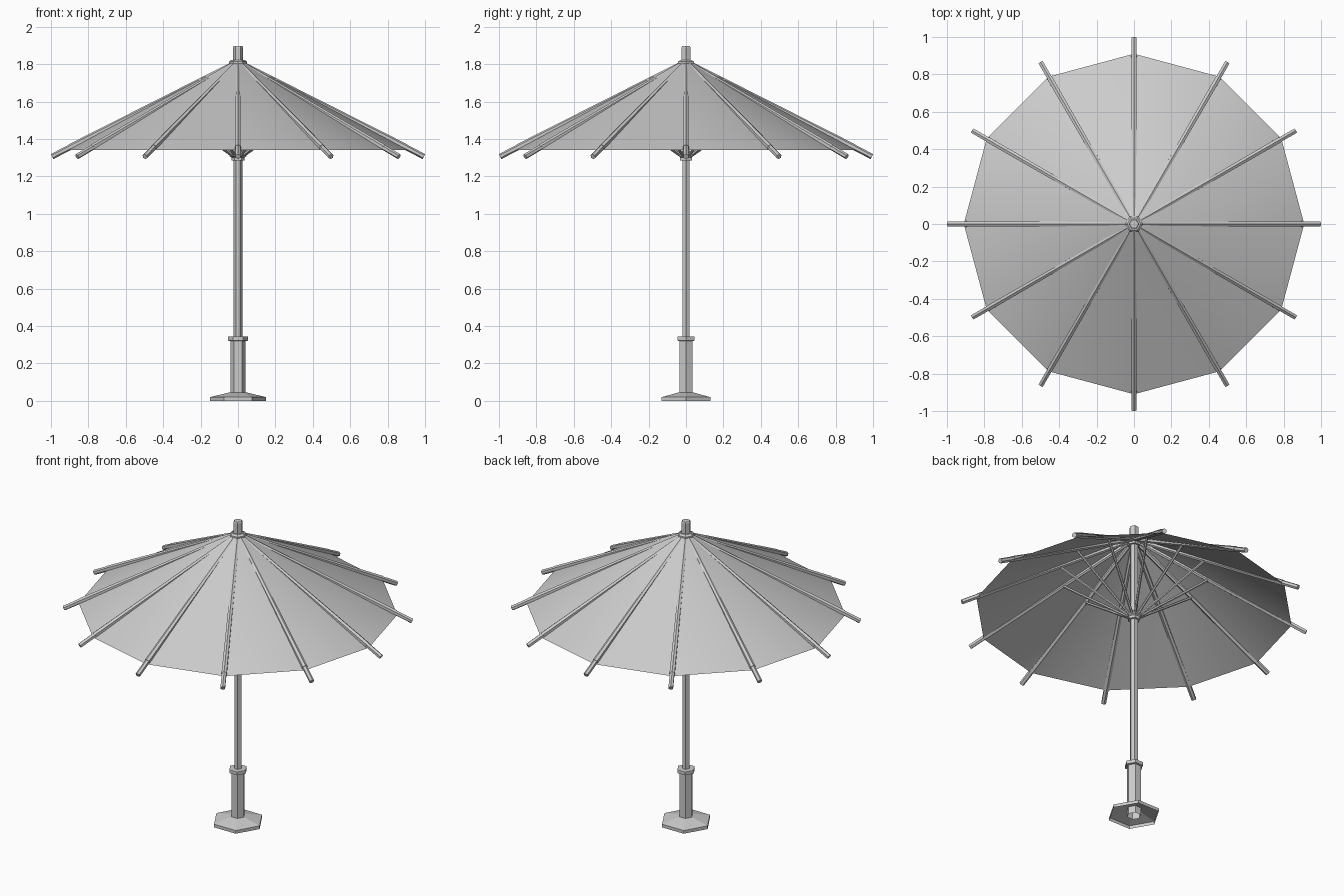
import bpy, bmesh, math
from mathutils import Vector

cube = bpy.data.objects.get("Cube")
if cube:
    bpy.data.objects.remove(cube, do_unlink=True)

RIBS = 12
grey = bpy.data.materials.new("light grey")
grey.use_nodes = True
colour = (0.6, 0.6, 0.6, 1)
grey.diffuse_color = colour
grey.node_tree.nodes["Principled BSDF"].inputs["Base Color"].default_value = colour


def finish(name, bm, smooth=None):
    bmesh.ops.remove_doubles(bm, verts=bm.verts, dist=1e-5)
    mesh = bpy.data.meshes.new(name)
    bm.to_mesh(mesh)
    bm.free()
    mesh.materials.append(grey)
    ob = bpy.data.objects.new(name, mesh)
    bpy.context.collection.objects.link(ob)
    if smooth:
        bpy.ops.object.select_all(action='DESELECT')
        ob.select_set(True)
        bpy.context.view_layer.objects.active = ob
        bpy.ops.object.shade_smooth_by_angle(angle=math.radians(smooth))
    return ob


def add_rings(bm, rings, cap_start=True, cap_end=True):
    """Skin a list of equal-sized point rings."""
    loops = [[bm.verts.new(p) for p in ring] for ring in rings]
    n = len(loops[0])
    for a, b in zip(loops, loops[1:]):
        for i in range(n):
            j = (i + 1) % n
            bm.faces.new((a[i], a[j], b[j], b[i]))
    if cap_start:
        bm.faces.new(loops[0][::-1])
    if cap_end:
        bm.faces.new(loops[-1])


def circle(r, z, n):
    return [Vector((r * math.cos(math.tau * i / n), r * math.sin(math.tau * i / n), z))
            for i in range(n)]


def turned(name, profile, n=6, cap_start=True, cap_end=True, smooth=None):
    """Turned part from (radius, height) pairs."""
    bm = bmesh.new()
    add_rings(bm, [circle(r, z, n) for r, z in profile], cap_start, cap_end)
    return finish(name, bm, smooth)


def spokes(name, stations, n=6):
    """Rods repeated around the pole, from (distance out, height, thickness)."""
    bm = bmesh.new()
    first, last = stations[0], stations[-1]
    along = Vector((last[0] - first[0], 0, last[1] - first[1])).normalized()
    side = Vector((0, 1, 0))
    up = along.cross(side)
    for k in range(RIBS):
        a = math.tau * k / RIBS
        rings = []
        for d, z, r in stations:
            ring = []
            for i in range(n):
                t = math.tau * (i + 0.5) / n
                p = Vector((d, 0, z)) + r * (math.cos(t) * side + math.sin(t) * up)
                ring.append((p.x * math.cos(a) - p.y * math.sin(a),
                             p.x * math.sin(a) + p.y * math.cos(a), p.z))
            rings.append(ring)
        add_rings(bm, rings)
    bmesh.ops.recalc_face_normals(bm, faces=bm.faces)
    return finish(name, bm, 40)


# Stand: hollow foot, sleeve and clamp ring
turned("foot", [(0.15, 0), (0.15, 0.02), (0.045, 0.045)], cap_start=False)
turned("sleeve", [(0.041, 0), (0.041, 0.33)], cap_start=False)
turned("clamp_ring", [(0.042, 0.32), (0.054, 0.322), (0.054, 0.343), (0.05, 0.345)])

# Pole, sliding runner, top hub and finial
turned("pole", [(0.023, 0.3), (0.023, 1.83)])
turned("runner", [(0.036, 1.285), (0.036, 1.302), (0.045, 1.308), (0.045, 1.328), (0.03, 1.335)])
turned("top_hub", [(0.035, 1.775), (0.048, 1.8), (0.048, 1.813), (0.036, 1.823)])
turned("finial", [(0.028, 1.81), (0.028, 1.89), (0.024, 1.896)])

# Canopy with one flat panel between each pair of ribs
turned("canopy", [(0.91, 1.342), (0.02, 1.817)], RIBS, False, False, 40)

# Ribs with thicker end sleeves, and the struts that hold them up
spokes("ribs", [(0.03, 1.8, 0.012), (0.9, 1.355, 0.017)])
spokes("rib_tips", [(0.88, 1.365, 0.015), (0.994, 1.306, 0.015)])
spokes("struts", [(0.035, 1.315, 0.008), (0.43, 1.595, 0.008)])
